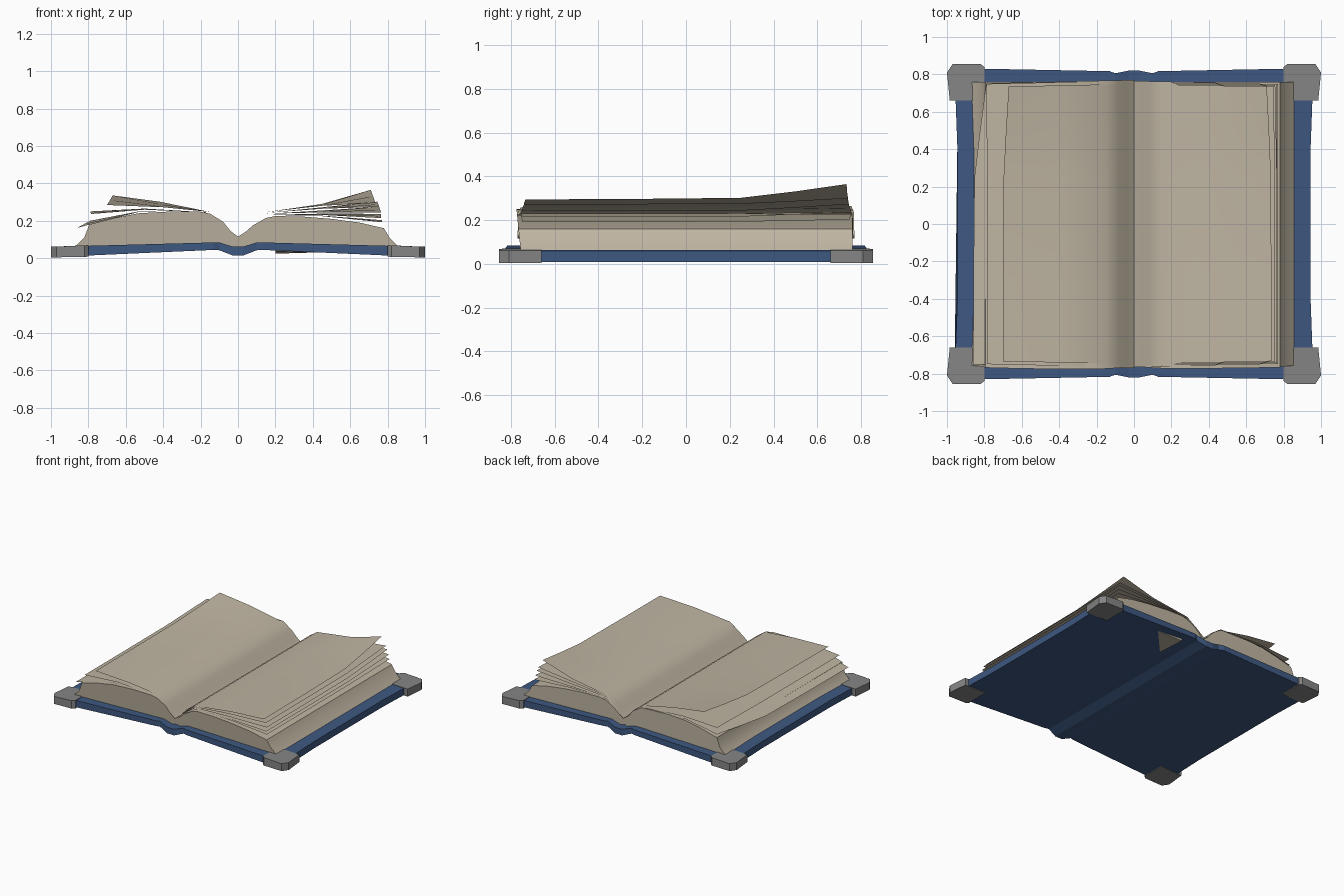
import bpy, bmesh, math

cube = bpy.data.objects.get("Cube")
if cube:
    bpy.data.objects.remove(cube, do_unlink=True)


def material(name, rgb):
    m = bpy.data.materials.new(name)
    m.use_nodes = True
    m.diffuse_color = (*rgb, 1)
    bsdf = m.node_tree.nodes["Principled BSDF"]
    bsdf.inputs["Base Color"].default_value = (*rgb, 1)
    bsdf.inputs["Roughness"].default_value = 0.8
    return m


PAPER = material("paper", (0.52, 0.46, 0.36))
BLUE = material("blue_cover", (0.048, 0.098, 0.22))
GREY = material("grey_metal", (0.235, 0.235, 0.235))


def loft(name, sections, mat, closed=True, smooth=None):
    """Skin rows of points; closed rows are capped into a solid, open ones make a sheet."""
    bm = bmesh.new()
    rows = [[bm.verts.new(p) for p in s] for s in sections]
    n = len(rows[0])
    for a, b in zip(rows, rows[1:]):
        for i in range(n if closed else n - 1):
            j = (i + 1) % n
            bm.faces.new((a[i], a[j], b[j], b[i]))
    if closed:
        bm.faces.new(rows[0])
        bm.faces.new(rows[-1])
    bmesh.ops.recalc_face_normals(bm, faces=bm.faces)
    if not closed and sum(f.normal.z for f in bm.faces) < 0:
        bmesh.ops.reverse_faces(bm, faces=bm.faces)
    me = bpy.data.meshes.new(name)
    bm.to_mesh(me)
    bm.free()
    me.materials.append(mat)
    ob = bpy.data.objects.new(name, me)
    bpy.context.collection.objects.link(ob)
    if smooth:
        bpy.ops.object.select_all(action='DESELECT')
        ob.select_set(True)
        bpy.context.view_layer.objects.active = ob
        bpy.ops.object.shade_smooth_by_angle(angle=math.radians(smooth))
    return ob


# Cover: stations across the width (x, top, bottom, half depth), long edges bowed inwards
half = [(0.03, 0.062, 0.015, 0.82), (0.1, 0.084, 0.042, 0.806), (0.13, 0.084, 0.044, 0.817),
        (0.8, 0.066, 0.014, 0.83), (0.96, 0.06, 0.008, 0.83)]
stations = [(-x, t, b, d) for x, t, b, d in reversed(half)] + half
sections = []
for x, top, bottom, d in stations:
    ys = (-d, -0.5 * d, 0.5 * d, d)
    bow = [x * (0.984 if abs(x) > 0.9 and abs(y) < 0.6 else 1) for y in ys]
    loop = [(bx, y, top) for bx, y in zip(bow, ys)]
    loop += [(bx, y, bottom) for bx, y in reversed(list(zip(bow, ys)))]
    sections.append(loop)
loft("cover", sections, BLUE)

# Metal corner caps
outline = [(0.8, 0.66), (0.985, 0.66), (1.0, 0.81), (0.97, 0.855), (0.82, 0.855), (0.8, 0.84)]
for sx, side in ((1, "left"), (-1, "right")):
    for sy, end in ((1, "back"), (-1, "front")):
        lower = [(sx * x, sy * y, 0.004 + (0.98 - x) * 0.02) for x, y in outline]
        upper = [(sx * x, sy * y, 0.061 + max(0, 0.97 - x) * 0.05) for x, y in outline]
        loft(f"{end}_{side}_corner_cap", [lower, upper], GREY)

# Page blocks: half profiles (distance from gutter, height)
base = [(0.0, 0.058), (0.03, 0.058), (0.1, 0.08), (0.86, 0.06)]
profiles = {
    "right": (-1, base + [(0.81, 0.11), (0.795, 0.18), (0.66, 0.215), (0.53, 0.24), (0.35, 0.25),
                          (0.2, 0.248), (0.15, 0.238), (0.08, 0.195), (0.04, 0.145), (0.0, 0.115)]),
    "left": (1, base + [(0.81, 0.11), (0.78, 0.16), (0.65, 0.19), (0.5, 0.21), (0.35, 0.222),
                        (0.2, 0.225), (0.15, 0.215), (0.08, 0.175), (0.04, 0.14), (0.0, 0.115)]),
}
for side, (s, prof) in profiles.items():
    sections = []
    for y in (-0.76, -0.4, 0.4, 0.76):
        row = []
        for x, z in prof:
            px = x + (0.012 if s < 0 and abs(y) > 0.5 and 0.8 < x else 0)
            py = y * (0.975 if x < 0.03 else 1)
            if y < -0.7 and x >= 0.03:
                py -= 0.1 * (z - 0.1)
            row.append((s * px, py, z))
        sections.append(row)
    loft(f"{side}_page_block", sections, PAPER, smooth=35)


# Loose pages: flat towards the front, lifting towards the back
def page(name, s, inner, front, back, depth):
    root = [(0.0, 0.117), (0.04, 0.15), (0.08, inner - 0.05), (0.15, inner)]
    rows = []
    for y, t in ((-depth, 0), (-0.3, 0.02), (0.25, 0.1), (0.5, 0.52), (depth, 1)):
        pts = root + [(fx + (bx - fx) * t, fz + (bz - fz) * t)
                      for (fx, fz), (bx, bz) in zip(front, back)]
        rows.append([(s * x, y * (1.02 - 0.03 * x), z) for x, z in pts])
    loft(name, rows, PAPER, closed=False, smooth=35)


right_pages = [
    (0.247, [(0.4, 0.272), (0.7, 0.284)], [(0.42, 0.302), (0.67, 0.335)], 0.735),
    (0.244, [(0.5, 0.259), (0.785, 0.236)], [(0.5, 0.265), (0.79, 0.25)], 0.752),
    (0.242, [(0.53, 0.247), (0.86, 0.162)], [(0.53, 0.25), (0.79, 0.2)], 0.755),
]
left_pages = [
    (0.246, [(0.45, 0.28), (0.735, 0.295)], [(0.45, 0.29), (0.71, 0.365)], 0.735),
    (0.242, [(0.45, 0.264), (0.755, 0.274)], [(0.45, 0.272), (0.745, 0.302)], 0.74),
    (0.237, [(0.45, 0.245), (0.765, 0.243)], [(0.45, 0.255), (0.755, 0.275)], 0.745),
    (0.231, [(0.45, 0.231), (0.765, 0.214)], [(0.45, 0.238), (0.765, 0.237)], 0.75),
    (0.228, [(0.45, 0.224), (0.77, 0.192)], [(0.45, 0.227), (0.77, 0.203)], 0.75),
]
for side, s, pages in (("right", -1, right_pages), ("left", 1, left_pages)):
    for i, (inner, front, back, depth) in enumerate(pages):
        page(f"{side}_loose_page_{i + 1}", s, inner, front, back, depth)

# Bent page corner poking through the underside of the cover
loft("bent_page_corner",
     [[(0.2, 0.76, 0.024), (0.41, 0.75, 0.03), (0.2, 0.52, 0.036)],
      [(0.2, 0.76, 0.06), (0.41, 0.75, 0.06), (0.2, 0.52, 0.06)]], PAPER)
